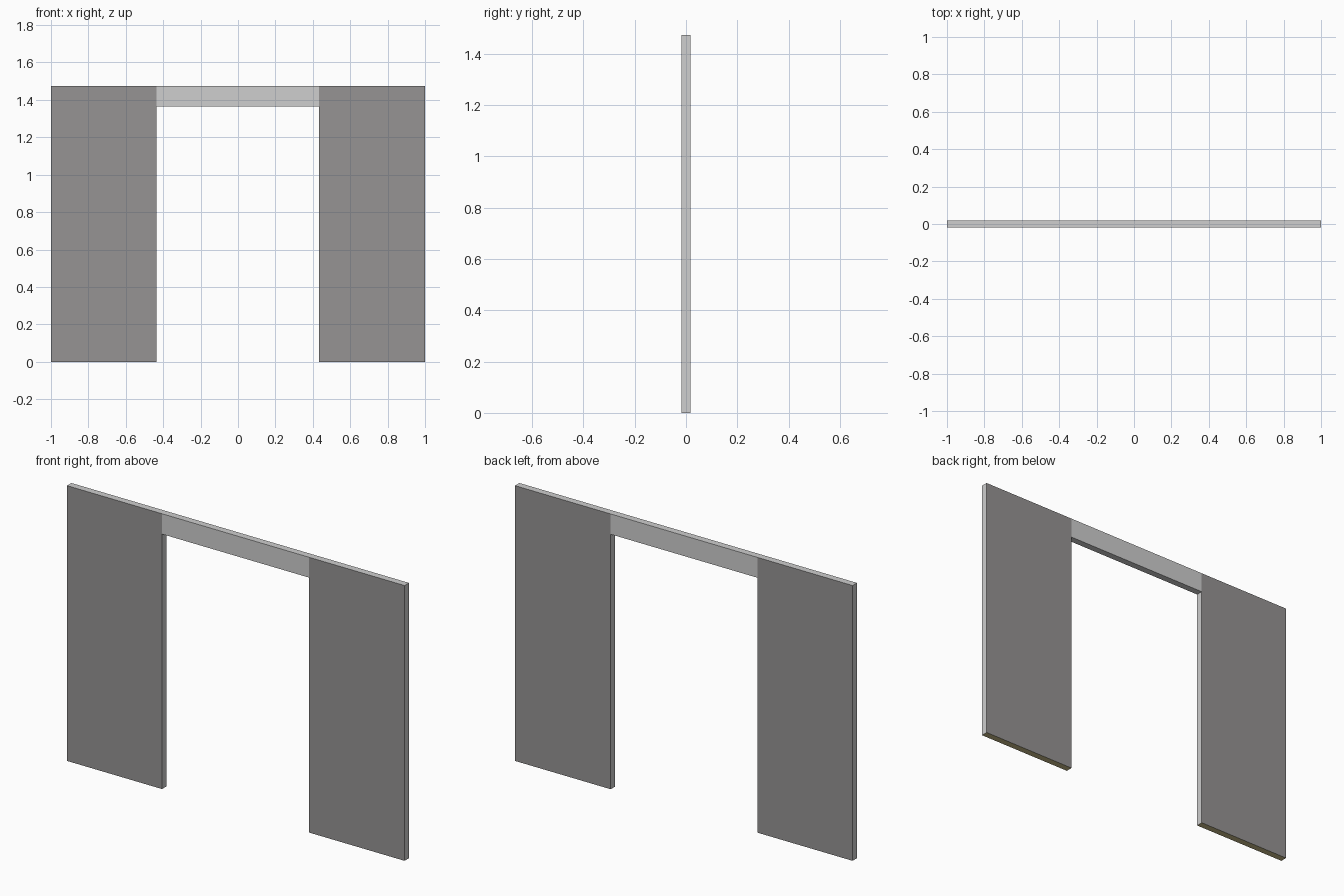
import bpy, bmesh

if "Cube" in bpy.data.objects:
    bpy.data.objects.remove(bpy.data.objects["Cube"])

HEIGHT, DEPTH = 1.474, 0.037
OPEN_LEFT, OPEN_RIGHT, OPEN_TOP = -0.437, 0.433, 1.365


def make_material(name, rgb):
    mat = bpy.data.materials.new(name)
    mat.diffuse_color = (*rgb, 1.0)
    mat.use_nodes = True
    mat.node_tree.nodes["Principled BSDF"].inputs["Base Color"].default_value = mat.diffuse_color
    return mat


trim = make_material("light_grey", (0.62, 0.62, 0.62))
panel = make_material("dark_grey", (0.305, 0.295, 0.295))
base = make_material("olive_tan", (0.58, 0.50, 0.25))


def make_box(name, x0, x1, z0, z1, mats, face_rule, drop=None):
    """Box centred on y = 0; face_rule(normal) gives the material index."""
    bm = bmesh.new()
    bmesh.ops.create_cube(bm, size=1.0)
    bmesh.ops.scale(bm, vec=(x1 - x0, DEPTH, z1 - z0), verts=bm.verts)
    bmesh.ops.translate(bm, vec=((x0 + x1) / 2, 0, (z0 + z1) / 2), verts=bm.verts)
    bm.normal_update()
    for f in bm.faces:
        f.material_index = face_rule(f.normal)
    if drop:
        bmesh.ops.delete(bm, geom=[f for f in bm.faces if drop(f.normal)], context='FACES_ONLY')
    me = bpy.data.meshes.new(name)
    bm.to_mesh(me)
    bm.free()
    for m in mats:
        me.materials.append(m)
    obj = bpy.data.objects.new(name, me)
    bpy.context.collection.objects.link(obj)
    return obj


def panel_rule(n):
    # Dark broad faces, tan underside, light edges
    if abs(n.y) > 0.5:
        return 1
    return 2 if n.z < -0.5 else 0


# Wall panels either side of the doorway
for name, x0, x1 in (("left_wall_panel", -1.0, OPEN_LEFT),
                     ("right_wall_panel", OPEN_RIGHT, 1.0)):
    make_box(name, x0, x1, 0.0, HEIGHT, (trim, panel, base), panel_rule)

# Lintel over the opening, without its hidden ends
make_box("lintel", OPEN_LEFT, OPEN_RIGHT, OPEN_TOP, HEIGHT, (trim,),
         lambda n: 0, drop=lambda n: abs(n.x) > 0.5)
